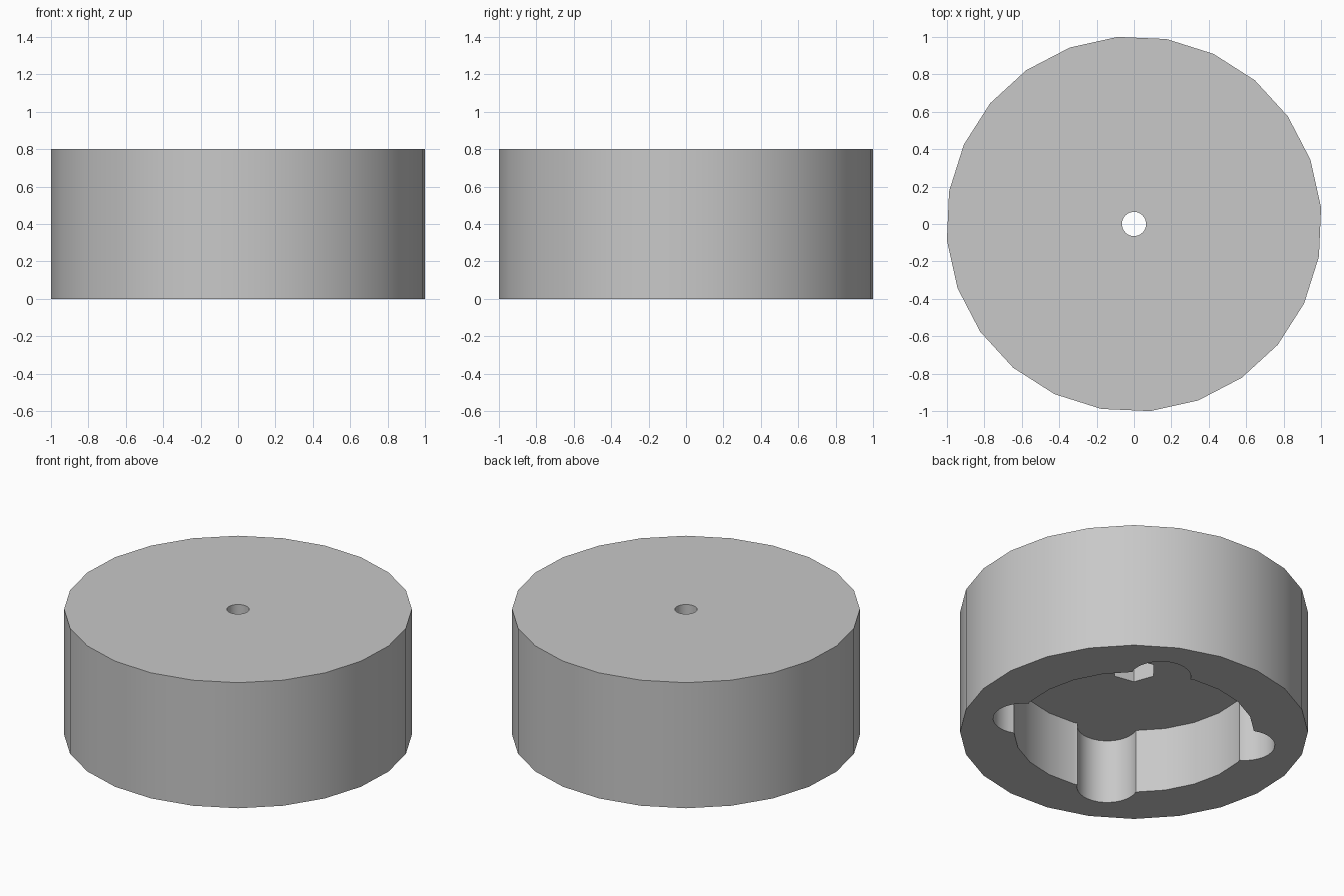
import bpy
import math

cube = bpy.data.objects.get("Cube")
if cube:
    bpy.data.objects.remove(cube, do_unlink=True)

HEIGHT = 0.8
RECESS = 0.41      # depth of the underside recess
NUT_TOP = 0.6      # top of the hexagonal pocket

# Single grey plastic
grey = bpy.data.materials.new("light_grey")
grey.use_nodes = True
colour = (0.58, 0.58, 0.58, 1)
grey.diffuse_color = colour
grey.node_tree.nodes["Principled BSDF"].inputs["Base Color"].default_value = colour


def prism(name, sides, radius, z0, z1, angle=0, x=0, y=0):
    """Upright prism with its first corner at the given angle in degrees."""
    # primitive cylinders start with a corner on +y
    bpy.ops.mesh.primitive_cylinder_add(
        vertices=sides, radius=radius, depth=z1 - z0,
        location=(x, y, (z0 + z1) / 2), rotation=(0, 0, math.radians(angle - 90)))
    obj = bpy.context.object
    obj.name = name
    obj.data.materials.append(grey)
    bpy.ops.object.transform_apply(location=True, rotation=True, scale=True)
    return obj


def cut(target, cutter):
    cutter.hide_render = True
    mod = target.modifiers.new("cut", 'BOOLEAN')
    mod.operation = 'DIFFERENCE'
    mod.solver = 'EXACT'
    mod.object = cutter
    bpy.context.view_layer.objects.active = target
    bpy.ops.object.modifier_apply(modifier=mod.name)
    bpy.data.objects.remove(cutter, do_unlink=True)


# Round knob body
body = prism("knob_body", 24, 1.004, 0, HEIGHT, 5)

# Round recess in the underside
cut(body, prism("recess_cutter", 24, 0.694, -0.2, RECESS, 5))

# Four rounded lobes around the recess
for i in range(4):
    a = math.radians(63.6 + 90 * i)
    cut(body, prism("lobe_cutter", 32, 0.174, -0.2, RECESS, 0,
                    0.658 * math.cos(a), 0.658 * math.sin(a)))

# Hexagonal nut pocket and screw hole
cut(body, prism("nut_cutter", 6, 0.13, 0.2, NUT_TOP, 50))
cut(body, prism("hole_cutter", 24, 0.065, 0.3, HEIGHT + 0.2, 5))

# Smooth walls with sharp rims
bpy.ops.object.select_all(action='DESELECT')
body.select_set(True)
bpy.context.view_layer.objects.active = body
bpy.ops.object.shade_smooth_by_angle(angle=math.radians(30))
